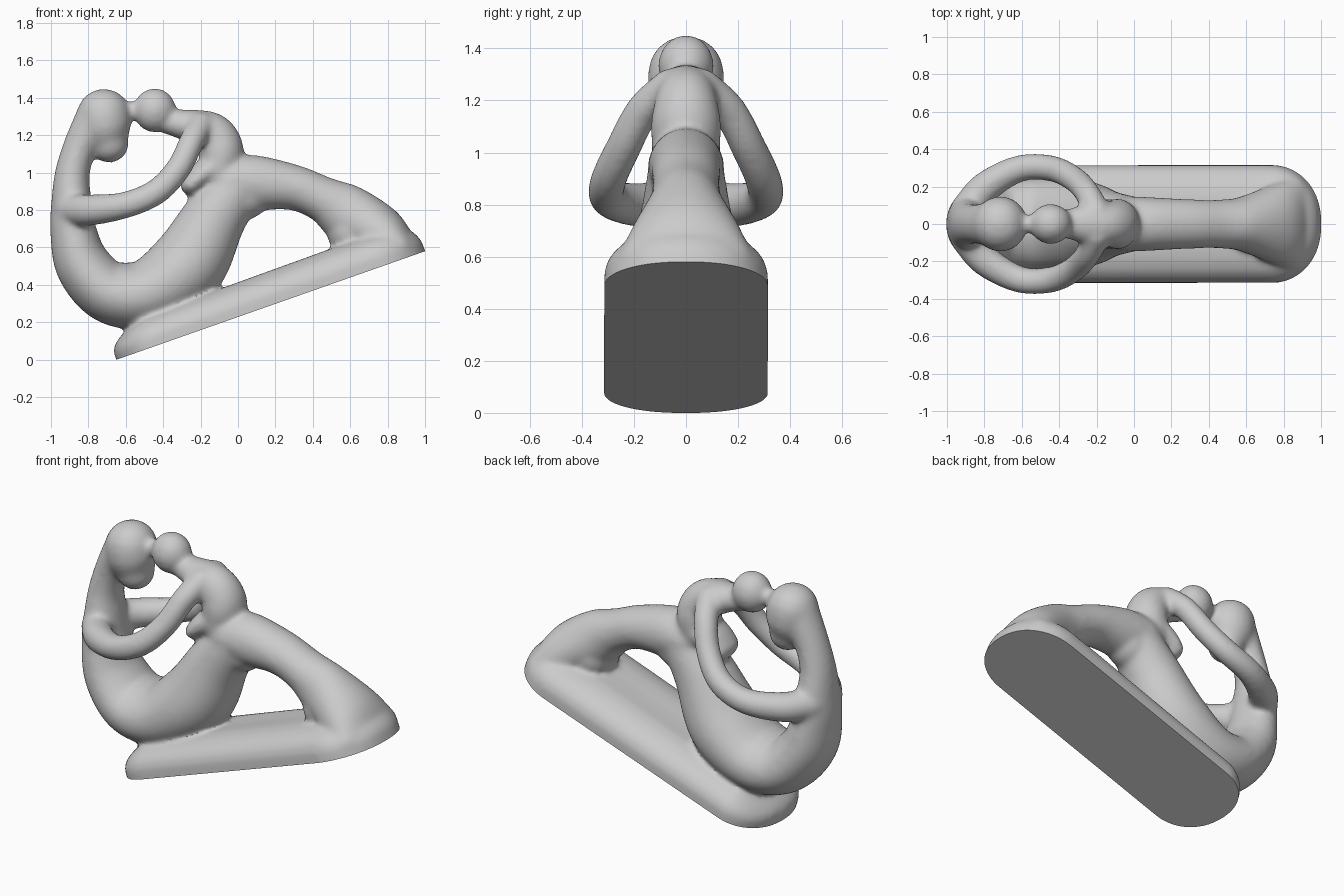
import bpy, bmesh, math
from mathutils import Vector, Matrix

if "Cube" in bpy.data.objects:
    bpy.data.objects.remove(bpy.data.objects["Cube"])

SLOPE = math.atan2(0.58, 1.65)          # tilt of the base underside
bm = bmesh.new()


def skin(rings):
    """Bridge closed rings of points and cap both ends."""
    vs = [[bm.verts.new(p) for p in r] for r in rings]
    n = len(vs[0])
    for a, b in zip(vs, vs[1:]):
        for i in range(n):
            bm.faces.new((a[i], a[(i + 1) % n], b[(i + 1) % n], b[i]))
    bm.faces.new(vs[0][::-1])
    bm.faces.new(vs[-1])


def limb(pts, steps=6, n=32):
    """Smooth tube through (x, y, z, in-plane radius, sideways radius), round ends."""
    P = [Vector(p) for p in pts]
    P = [2 * P[0] - P[1]] + P + [2 * P[-1] - P[-2]]
    path = []
    for i in range(1, len(P) - 2):
        a, b, c, d = P[i - 1:i + 3]
        for s in range(steps):
            t = s / steps
            path.append(0.5 * (2 * b + (c - a) * t + (2 * a - 5 * b + 4 * c - d) * t * t
                               + (3 * b - a - 3 * c + d) * t ** 3))
    path.append(P[-2])
    rings = []

    def ring(q, t, k=1.0, push=0.0):
        nrm = t.cross(Vector((0, 1, 0))).normalized()
        lat = nrm.cross(t)
        c = Vector(q[:3]) + t * push
        rings.append([c + nrm * (q[3] * k * math.cos(u)) + lat * (q[4] * k * math.sin(u))
                      for u in (2 * math.pi * j / n for j in range(n))])

    last = len(path) - 1
    for i, q in enumerate(path):
        t = (Vector(path[min(i + 1, last)][:3]) - Vector(path[max(i - 1, 0)][:3])).normalized()
        if i == 0:
            for e in (85, 60, 40, 20):
                ring(q, t, math.cos(math.radians(e)), -q[3] * math.sin(math.radians(e)))
        ring(q, t)
        if i == last:
            for e in (20, 40, 60, 85):
                ring(q, t, math.cos(math.radians(e)), q[3] * math.sin(math.radians(e)))
    skin(rings)


def mid(pts):
    """Limb lying in the centre plane, given as (x, z, radius, half width)."""
    limb([(x, 0, z, r, w) for x, z, r, w in pts])


def ball(c, r):
    m = Matrix.Translation(c) @ Matrix.Diagonal((*r, 1))
    bmesh.ops.create_uvsphere(bm, u_segments=32, v_segments=20, radius=1, matrix=m)


# Sloping base slab with rounded ends, a rounded upper rim, thinner at the low tip
tilt = Matrix.Translation((0.175, 0, 0.29)) @ Matrix.Rotation(-SLOPE, 4, 'Y')
layers = []
for h, inset in ((-0.05, 0), (0.06, 0.002), (0.105, 0.02), (0.145, 0.06), (0.17, 0.12), (0.182, 0.19)):
    ring = []
    for j in range(64):
        u = 2 * math.pi * j / 64
        c, s = math.cos(u), math.sin(u)
        end = 0.28 if c > 0 else 0.23
        x = (0.877 - end) * (1 if c > 0 else -1) + (end - inset) * c
        thin = 1 - 0.25 * min(1, max(0, (-x - 0.6) / 0.2)) if h > 0 else 1
        ring.append(tilt @ Vector((x, (0.316 - inset) * math.copysign(abs(s) ** 0.9, s), h * thin)))
    layers.append(ring)
skin(layers)

# Large figure: back, hips and thigh in one sweep
mid([(-.75, 1.295, .12, .125), (-.838, 1.15, .093, .105), (-.885, 1.0, .093, .112),
     (-.89, .85, .108, .145), (-.879, .68, .125, .175), (-.825, .50, .15, .205),
     (-.68, .355, .165, .235), (-.48, .355, .185, .245), (-.275, .50, .207, .235),
     (-.13, .75, .172, .178), (-.01, .92, .145, .148)])
ball((-.60, 0, .345), (.19, .235, .175))
# Knee and shin running down into the far end of the base
mid([(-.03, .945, .14, .147), (.10, .945, .147, .143), (.30, .92, .122, .132),
     (.45, .86, .122, .13), (.57, .79, .155, .145), (.75, .68, .15, .215), (.86, .595, .11, .26)])
ball((.60, 0, .68), (.125, .15, .12))
ball((.04, 0, .88), (.13, .13, .13))
# Large head, narrowing to the chin
mid([(-.717, 1.305, .145, .147), (-.707, 1.23, .139, .143), (-.688, 1.155, .104, .11)])

# Small figure: back, legs, head, and the touch between the faces
mid([(-.38, 1.27, .063, .072), (-.26, 1.25, .09, .105), (-.14, 1.205, .117, .118),
     (-.09, 1.11, .122, .135), (-.11, 1.0, .10, .13)])
mid([(-.10, 1.05, .075, .13), (-.19, .99, .072, .135), (-.25, .935, .06, .13)])
ball((-.445, 0, 1.333), (.114, .108, .119))
mid([(-.63, 1.33, .047, .047), (-.48, 1.335, .047, .047)])

# Pair of arms looping between the two figures
for s in (-1, 1):
    limb([(x, y * s, z, r, r) for x, y, z, r in (
        (-.89, .08, .80, .09), (-.79, .20, .80, .084), (-.61, .297, .825, .072),
        (-.44, .297, .895, .07), (-.32, .24, 1.02, .068), (-.25, .165, 1.16, .068),
        (-.20, .06, 1.25, .075))])

# Fuse everything into one flowing surface
bmesh.ops.recalc_face_normals(bm, faces=bm.faces)
mesh = bpy.data.meshes.new("embracing_figures")
bm.to_mesh(mesh)
bm.free()
statue = bpy.data.objects.new("embracing_figures", mesh)
bpy.context.collection.objects.link(statue)
bpy.context.view_layer.objects.active = statue
statue.select_set(True)
fuse = statue.modifiers.new("fuse", 'REMESH')
fuse.mode = 'VOXEL'
fuse.voxel_size = 0.013
soft = statue.modifiers.new("soften", 'SMOOTH')
soft.factor = 0.5
soft.iterations = 20
for m in ("fuse", "soften"):
    bpy.ops.object.modifier_apply(modifier=m)

# Slice the flat sloping underside
bm = bmesh.new()
bm.from_mesh(statue.data)
cut = bmesh.ops.bisect_plane(bm, geom=bm.verts[:] + bm.edges[:] + bm.faces[:], dist=1e-5,
                             plane_co=(-0.65, 0, 0), clear_outer=True,
                             plane_no=(math.sin(SLOPE), 0, -math.cos(SLOPE)))
edges = [e for e in cut['geom_cut'] if isinstance(e, bmesh.types.BMEdge)]
bmesh.ops.triangle_fill(bm, edges=edges, use_beauty=True)
bmesh.ops.recalc_face_normals(bm, faces=bm.faces)
bm.to_mesh(statue.data)
bm.free()
bpy.ops.object.shade_smooth_by_angle(angle=math.radians(40))
